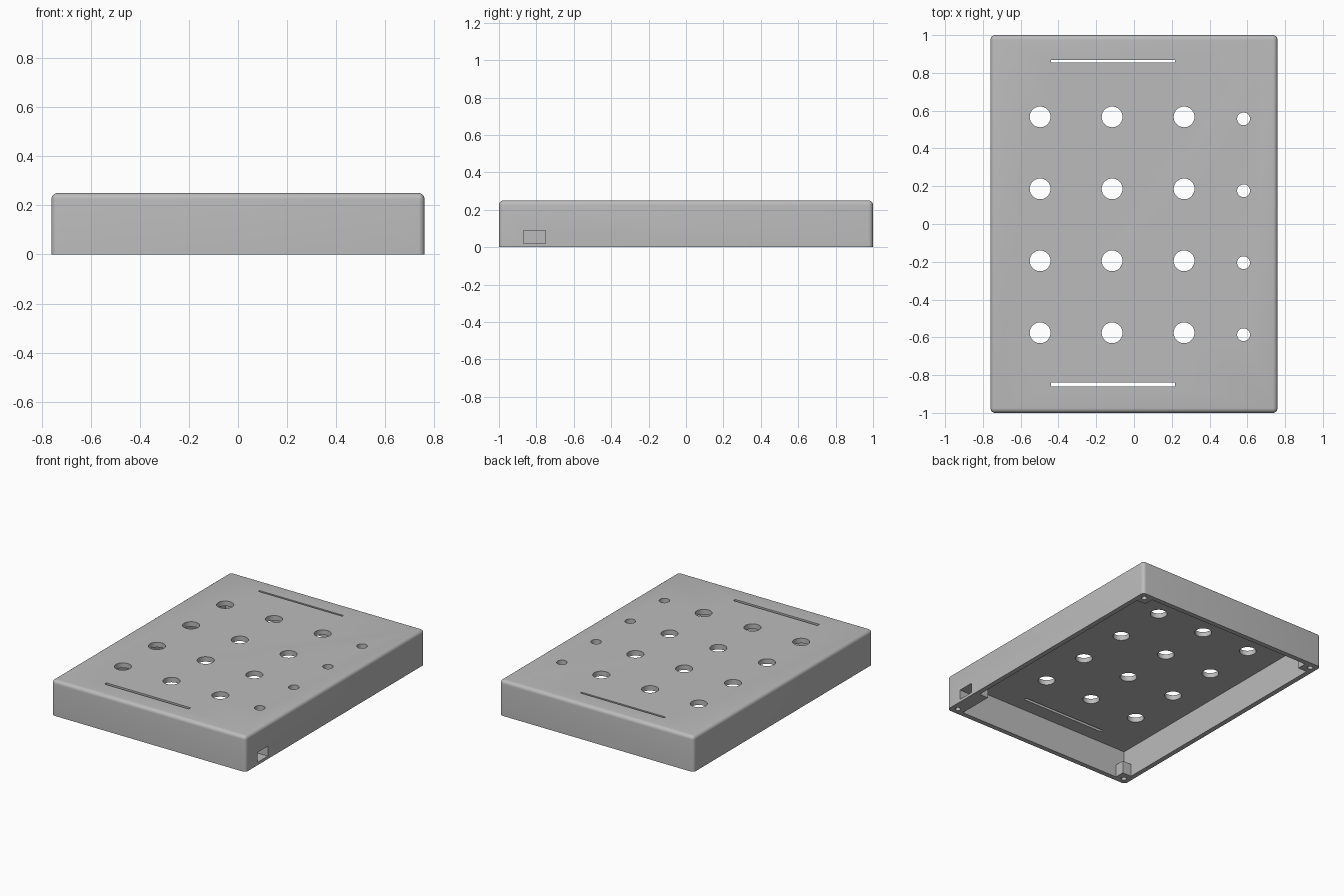
import bpy
import bmesh
from math import radians
from mathutils import Matrix, Vector

if "Cube" in bpy.data.objects:
    bpy.data.objects.remove(bpy.data.objects["Cube"])

W, L, H = 1.52, 2.0, 0.25      # outer size
WALL, ROUND = 0.035, 0.025
POST, POST_TOP = 0.105, 0.09   # corner posts, measured from the outside


def make_object(name, bm):
    mesh = bpy.data.meshes.new(name)
    bm.to_mesh(mesh)
    bm.free()
    obj = bpy.data.objects.new(name, mesh)
    bpy.context.collection.objects.link(obj)
    return obj


def add_box(bm, lo, hi):
    lo, hi = Vector(lo), Vector(hi)
    matrix = Matrix.Translation((lo + hi) / 2) @ Matrix.Diagonal((*(hi - lo), 1))
    return bmesh.ops.create_cube(bm, size=1, matrix=matrix)


def add_cylinder(bm, x, y, z0, z1, radius):
    bmesh.ops.create_cone(bm, cap_ends=True, segments=40, radius1=radius, radius2=radius,
                          depth=z1 - z0, matrix=Matrix.Translation((x, y, (z0 + z1) / 2)))


def cut(obj, cutter):
    """Subtract the cutter for good, then remove it."""
    cutter.hide_render = True
    mod = obj.modifiers.new("cut", 'BOOLEAN')
    mod.operation, mod.solver, mod.object = 'DIFFERENCE', 'EXACT', cutter
    mod.use_self = True
    evaluated = obj.evaluated_get(bpy.context.evaluated_depsgraph_get())
    mesh = bpy.data.meshes.new_from_object(evaluated)
    obj.modifiers.clear()
    obj.data = mesh
    bpy.data.objects.remove(cutter)


corners = [(sx, sy) for sx in (-1, 1) for sy in (-1, 1)]

# Rounded outer body, sharp around the bottom rim
bm = bmesh.new()
add_box(bm, (-W / 2, -L / 2, 0), (W / 2, L / 2, H))
edges = [e for e in bm.edges if max(v.co.z for v in e.verts) > 0.01]
bmesh.ops.bevel(bm, geom=edges, offset=ROUND, segments=6, profile=0.5, affect='EDGES')
cover = make_object("enclosure_cover", bm)

# Cavity, leaving the corner posts and the port housing standing
bm = bmesh.new()
add_box(bm, (WALL - W / 2, WALL - L / 2, -0.1), (W / 2 - WALL, L / 2 - WALL, H - WALL))
cavity = make_object("cavity", bm)
for sx, sy in corners:
    x, y = sx * W / 2, sy * L / 2
    end = 0.29 if (sx, sy) == (1, -1) else POST
    xs = sorted((x + sx * 0.1, x - sx * POST))
    ys = sorted((y + sy * 0.1, y - sy * end))
    bm = bmesh.new()
    add_box(bm, (xs[0], ys[0], -0.2), (xs[1], ys[1], POST_TOP + (0.02 if end > POST else 0)))
    cut(cavity, make_object("post", bm))
cut(cover, cavity)

# Button holes, indicator holes, vent slots, screw holes and side port
bm = bmesh.new()
for row in range(4):
    y = 0.567 - row * 0.381
    for column in range(3):
        add_cylinder(bm, -0.497 + column * 0.381, y, 0.15, 0.4, 0.055)
    add_cylinder(bm, 0.58, y - 0.01, 0.15, 0.4, 0.034)
for y, half in ((0.862, 0.007), (-0.85, 0.011)):
    add_box(bm, (-0.44, y - half, 0.15), (0.218, y + half, 0.4))
for sx, sy in corners:
    add_cylinder(bm, sx * (W / 2 - 0.05), sy * (L / 2 - 0.05), -0.1, 0.075, 0.018)
add_box(bm, (W / 2 - 0.2, -0.87, 0.02), (W / 2 + 0.1, -0.752, 0.09))
cut(cover, make_object("openings", bm))

# Colour and shading
grey = bpy.data.materials.new("grey plastic")
grey.use_nodes = True
colour = (0.5, 0.5, 0.5, 1)
grey.diffuse_color = colour
grey.node_tree.nodes["Principled BSDF"].inputs["Base Color"].default_value = colour
cover.data.materials.clear()
cover.data.materials.append(grey)
for polygon in cover.data.polygons:
    polygon.material_index = 0

bpy.ops.object.select_all(action='DESELECT')
cover.select_set(True)
bpy.context.view_layer.objects.active = cover
bpy.ops.object.shade_smooth_by_angle(angle=radians(35))
